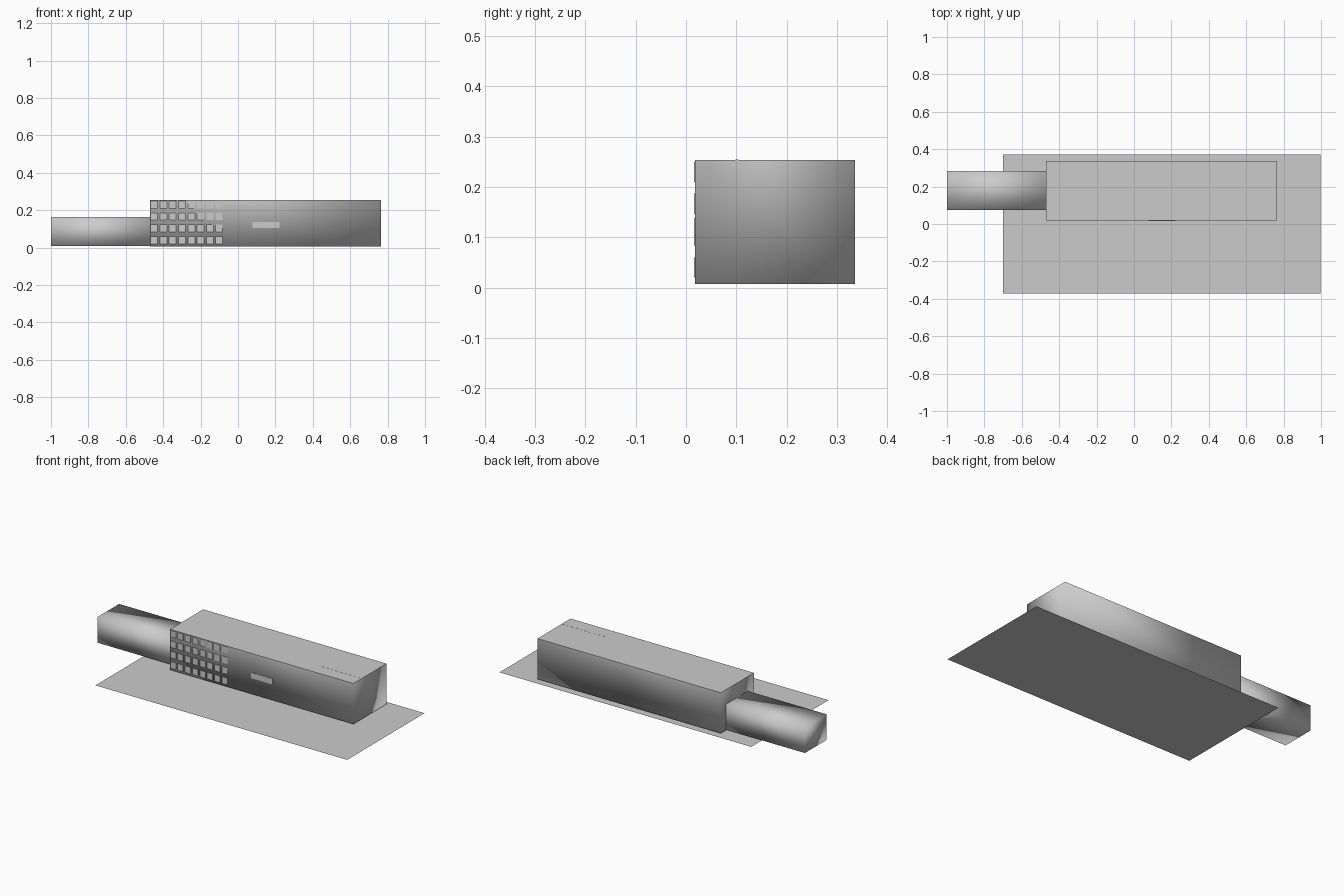
import bpy

if "Cube" in bpy.data.objects:
    bpy.data.objects.remove(bpy.data.objects["Cube"])

grey = bpy.data.materials.new("concrete grey")
grey.diffuse_color = (0.6, 0.6, 0.6, 1)
grey.use_nodes = True
grey.node_tree.nodes["Principled BSDF"].inputs["Base Color"].default_value = grey.diffuse_color


def box(name, lo, hi, smooth=False, flat_roof=True):
    """Axis-aligned box; walls may be softly shaded with a flat roof."""
    bpy.ops.mesh.primitive_cube_add(size=1, location=[(a + b) / 2 for a, b in zip(lo, hi)])
    ob = bpy.context.object
    ob.name = name
    ob.scale = [b - a for a, b in zip(lo, hi)]
    bpy.ops.object.transform_apply(location=False, rotation=False, scale=True)
    ob.data.materials.append(grey)
    for p in ob.data.polygons:
        p.use_smooth = smooth and not (flat_roof and p.normal.z > 0.5)
    return ob


# Flat site the buildings stand on
bpy.ops.mesh.primitive_plane_add(size=1, location=(0.148, 0, 0))
site = bpy.context.object
site.name = "site_slab"
site.scale = (1.696, 0.744, 1)
bpy.ops.object.transform_apply(location=False, rotation=False, scale=True)
site.data.materials.append(grey)

# Main hall and lower side wing
box("main_hall", (-0.47, 0.018, 0.007), (0.765, 0.336, 0.254), smooth=True)
box("side_wing", (-1.0, 0.075, 0.009), (-0.47, 0.284, 0.165), smooth=True, flat_roof=False)

# Window panels: four rows of eight on the front wall
for row in range(4):
    for col in range(8):
        x, z = -0.467 + col * 0.0497, 0.02 + row * 0.0633
        box(f"window_{row}_{col}", (x, 0.0155, z), (x + 0.037, 0.0185, z + 0.04))

# Sign plate on the front wall
box("wall_plate", (0.078, 0.0155, 0.104), (0.223, 0.0185, 0.138))

# Thin divider line flush with the roof
box("roof_strip", (0.48, 0.098, 0.245), (0.765, 0.104, 0.2545))
